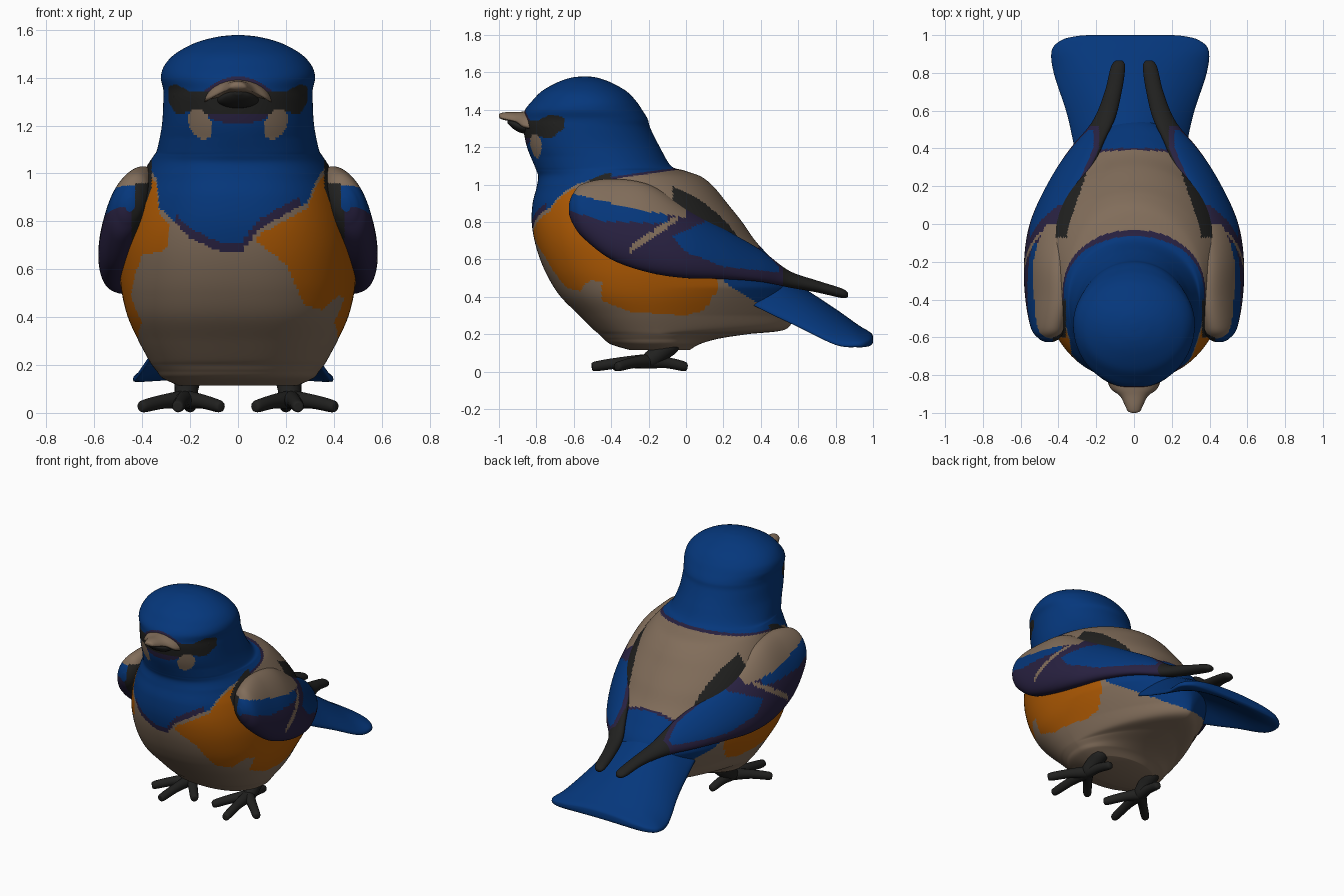
import bpy, bmesh, math
from mathutils import Vector

if "Cube" in bpy.data.objects:
    bpy.data.objects.remove(bpy.data.objects["Cube"])

COLORS = {"blue": (0.0015, 0.038, 0.2), "beige": (0.22, 0.153, 0.103), "orange": (0.42, 0.10, 0.001),
          "black": (0.015, 0.015, 0.014), "dark purple": (0.021, 0.015, 0.052)}
MATS = []
for name, c in COLORS.items():
    m = bpy.data.materials.new(name)
    m.diffuse_color = (*c, 1)
    m.use_nodes = True
    m.node_tree.nodes["Principled BSDF"].inputs["Base Color"].default_value = m.diffuse_color
    MATS.append(m)
BLUE, BEIGE, ORANGE, BLACK, PURPLE = range(5)


def lerp(table, x):
    """Piecewise linear lookup in a list of (x, value)."""
    if x <= table[0][0]:
        return table[0][1]
    for (x0, v0), (x1, v1) in zip(table, table[1:]):
        if x <= x1:
            return v0 + (v1 - v0) * (x - x0) / (x1 - x0)
    return table[-1][1]


def spline(rows, n):
    """Catmull-Rom interpolation of rows, n steps per span."""
    out = []
    for i in range(len(rows) - 1):
        p = [rows[max(i - 1, 0)], rows[i], rows[i + 1], rows[min(i + 2, len(rows) - 1)]]
        for k in range(n):
            t = k / n
            out.append([b + 0.5 * t * (c - a + t * (2 * a - 5 * b + 4 * c - d + t * (3 * (b - c) + d - a)))
                        for a, b, c, d in zip(*p)])
    return out + [list(rows[-1])]


def loft(name, rings, rule):
    """Skin closed rings; rule is a colour index or a function of the face centre."""
    bm = bmesh.new()
    vs = [[bm.verts.new(p) for p in r] for r in rings]
    n = len(vs[0])
    for a, b in zip(vs, vs[1:]):
        for i in range(n):
            bm.faces.new((a[i], a[(i + 1) % n], b[(i + 1) % n], b[i]))
    bm.faces.new(vs[0])
    bm.faces.new(vs[-1])
    bmesh.ops.recalc_face_normals(bm, faces=bm.faces)
    for f in bm.faces:
        f.smooth = True
        f.material_index = rule(f.calc_center_median()) if callable(rule) else rule
    me = bpy.data.meshes.new(name)
    bm.to_mesh(me)
    bm.free()
    for m in MATS:
        me.materials.append(m)
    ob = bpy.data.objects.new(name, me)
    bpy.context.collection.objects.link(ob)
    return ob


def angles(n):
    return [2 * math.pi * i / n for i in range(n)]


def tube(name, pts, radii, color, n=12):
    """Round tube through points with rounded ends."""
    pts = [Vector(p) for p in pts]
    d0, d1 = (pts[0] - pts[1]).normalized(), (pts[-1] - pts[-2]).normalized()
    pts = [pts[0] + d0 * radii[0] * 0.7] + pts + [pts[-1] + d1 * radii[-1] * 0.7]
    radii = [radii[0] * 0.45] + list(radii) + [radii[-1] * 0.45]
    rows = spline([(*p, r) for p, r in zip(pts, radii)], 4)
    q = (pts[-1] - pts[0]).to_track_quat('Z', 'Y')
    rings = [[Vector(r[:3]) + q @ Vector((math.cos(a), math.sin(a), 0)) * r[3] for a in angles(n)] for r in rows]
    return loft(name, rings, color)


# Body and head in one skin: z, front y, back y, widest y, half width
BODY = [(.115, -.30, .02, -.15, .25), (.145, -.40, .07, -.15, .315), (.175, -.44, .17, -.15, .34),
        (.20, -.465, .33, -.15, .36), (.225, -.495, .53, -.16, .375), (.30, -.57, .57, -.18, .415),
        (.40, -.67, .57, -.2, .46), (.50, -.735, .54, -.2, .485), (.60, -.78, .46, -.2, .495),
        (.70, -.81, .37, -.2, .495), (.80, -.825, .30, -.2, .48), (.90, -.82, .22, -.22, .45),
        (.98, -.80, .155, -.26, .41), (1.04, -.79, .085, -.32, .375), (1.075, -.80, -.01, -.38, .352),
        (1.10, -.81, -.08, -.43, .338), (1.2, -.85, -.14, -.5, .318), (1.3, -.87, -.19, -.52, .312),
        (1.35, -.87, -.205, -.52, .312), (1.4, -.86, -.235, -.53, .322), (1.45, -.82, -.27, -.53, .308),
        (1.5, -.77, -.32, -.54, .262), (1.545, -.69, -.40, -.54, .18), (1.57, -.62, -.47, -.54, .09),
        (1.578, -.56, -.52, -.54, .02)]
BIB = [(-.37, 1.02), (-.34, .98), (-.33, .86), (-.2, .73), (-.07, .67), (.01, .67), (.09, .77), (.29, .88),
       (.33, .98), (.36, 1.02)]
FLANK_FRONT = [(-.5, .38), (-.46, .41), (-.43, .58), (-.4, .66), (-.3, .68), (-.28, .9), (.03, .9), (.05, .73),
               (.1, .70), (.2, .62), (.28, .45), (.35, .43), (.42, .49), (.46, .47), (.5, .4)]
FLANK_SIDE = [(-.52, .47), (-.45, .38), (-.3, .32), (0, .30), (.1, .33), (.17, .44)]
MASK_TOP = [(0, 1.36), (.12, 1.34), (.2, 1.34), (.26, 1.375), (.285, 1.365)]
MASK_LOW = [(0, 1.25), (.1, 1.25), (.2, 1.255), (.26, 1.25), (.29, 1.3)]
BACK_EDGE = [(-.07, .355), (0, .345), (.2, .275), (.38, .215)]  # half width of the pale back


def body_color(c):
    x, y, z = c
    ax = abs(x)
    if z > 1.1:
        if y < -.55:
            if ((ax - .157) / .05) ** 2 + ((z - 1.205 - .4 * (ax - .155)) / .06) ** 2 < 1:
                return BEIGE
            if ax < .29 and lerp(MASK_LOW, ax) < z < lerp(MASK_TOP, ax):
                return BLACK
            if ax < .14 and 1.205 + 2 * ax * ax < z < 1.405 - 3 * ax * ax:
                return PURPLE
        return BLUE
    if -.6 < y < -.4 and z > .88 and ax > .36:
        return BLACK
    if y < -.45:
        edge = lerp(BIB, x)
        if z > edge:
            return PURPLE if z < edge + .04 and ax < .26 else BLUE
        if z < edge - .025 and z > lerp(FLANK_FRONT, x):
            return ORANGE
        return BEIGE
    collar = 1.085 + .14 * y
    if z > collar:
        return BLUE if z > collar + .012 else PURPLE
    if y < .17 and lerp(FLANK_SIDE, y) < z < lerp([(-.45, .95), (-.3, .75), (.17, .6)], y) and ax > .3:
        return ORANGE
    rump = .39 - .25 * x * x
    if -.07 < y < rump and z > .6 and ax > lerp(BACK_EDGE, y):
        return BLACK
    if z > .45 - .63 * (y - .25) and (y > rump or (y > .2 and z < .55)):
        return BLUE if y > rump + .012 or z < .55 else PURPLE
    return BEIGE


def body_ring(row, n=220):
    z, yf, yb, yc, w = row
    front = 2 / lerp([(1.0, 2.35), (1.15, 2.05)], z)
    rear = lerp([(.15, 1), (.2, 1.35), (.3, 1.25), (.45, 1)], z)  # pointed under the tail
    ring = []
    for a in angles(n):
        e = front if math.sin(a) < 0 else rear
        s, c = math.sin(a), math.cos(a)
        depth = (yb - yc) if s > 0 else (yc - yf)
        ring.append((w * math.copysign(abs(c) ** e, c), yc + depth * math.copysign(abs(s) ** e, s), z))
    return ring


loft("body_and_head", [body_ring(r) for r in spline(BODY, 11)], body_color)

# Wings: y, centre x, centre z, half thickness, half height, inward lean
WING = [(-.625, .45, .87, .02, .03, .1), (-.605, .45, .87, .055, .08, .15), (-.55, .455, .86, .085, .145, .22),
        (-.4, .455, .815, .105, .215, .27), (-.2, .457, .765, .108, .235, .27), (0, .43, .69, .105, .19, .33),
        (.2, .36, .63, .085, .135, .45), (.4, .255, .565, .065, .085, .6), (.55, .16, .495, .055, .045, .3),
        (.7, .11, .455, .045, .032, 0), (.83, .085, .42, .038, .026, 0), (.865, .08, .41, .018, .012, 0)]


def wing_color(c):
    x, y, z = abs(c.x), c.y, c.z
    inner = lerp([(-.07, .42), (0, .405), (.1, .345), (.25, .25), (.4, .185)], y)
    if y > .52 or (y > -.07 and x < inner):
        return BLACK
    if y > .06 and x < inner + .03:
        return PURPLE
    if y < -.3 and x < (.43 if z > .85 else .445) and z < .96:
        return BLACK
    if -.3 < y < -.05 and abs(z - .65 - .68 * (y + .3)) < .018 and x > .45:
        return BEIGE
    if y < 0 and z > lerp([(-.6, .95), (-.3, .875), (0, .82)], y):
        return BEIGE
    if y < -.1 and z > lerp([(-.62, .86), (-.45, .805), (-.1, .79)], y):
        return BLUE
    if -.07 < y < .5 and z > lerp([(-.07, .72), (0, .64), (.2, .56), (.5, .53)], y):
        if y > .1 or z < lerp([(-.07, .72), (.05, .78), (.1, .8)], y):
            return BLUE
    return PURPLE


for s, side in ((1, "right"), (-1, "left")):
    rings = []
    for y, cx, cz, tx, hz, lean in spline(WING, 14):
        rings.append([(s * (cx + tx * math.cos(a) - lean * hz * math.sin(a)), y, cz + hz * math.sin(a))
                      for a in angles(100)])
    loft(side + "_wing", rings, wing_color)

# Tail fan, arched across: y, half width, top z, drop at the edges, half thickness
TAIL = [(.26, .27, .58, .14, .03), (.45, .305, .55, .2, .035), (.6, .34, .465, .185, .035),
        (.8, .405, .335, .15, .035), (.92, .415, .25, .07, .038), (.975, .36, .217, .03, .036),
        (.995, .28, .20, .012, .026), (1.0, .22, .185, .008, .012)]
rings = []
for y, w, zt, drop, th in spline(TAIL, 6):
    rings.append([(w * math.cos(a) - .02, y, zt - drop * math.cos(a) ** 2 - th
                   + th * math.copysign(abs(math.sin(a)) ** .6, math.sin(a))) for a in angles(64)])
loft("tail", rings, BLUE)

# Beak: y, half width, top z, side z, underside z
UPPER = [(-.80, .15, 1.395, 1.295, 1.31), (-.87, .125, 1.39, 1.305, 1.325), (-.91, .075, 1.387, 1.335, 1.335),
         (-.96, .048, 1.387, 1.35, 1.342), (-.99, .033, 1.382, 1.36, 1.35), (-1.0, .012, 1.375, 1.366, 1.36)]
rings = []
for y, w, zt, zs, zb in spline(UPPER, 4):
    rings.append([(w * math.cos(a), y, zs + ((zt - zs) if math.sin(a) > 0 else (zs - zb)) * math.sin(a))
                  for a in angles(32)])
loft("upper_beak", rings, BEIGE)
LOWER = [(-.80, .10, 1.305, .035), (-.88, .08, 1.31, .035), (-.93, .05, 1.325, .022), (-.955, .015, 1.338, .008)]
loft("lower_beak", [[(w * math.cos(a), y, z + h * math.sin(a)) for a in angles(24)]
                    for y, w, z, h in spline(LOWER, 4)], BLACK)

# Eyes, legs and feet
for s, side in ((1, "right"), (-1, "left")):
    tube(side + "_eye", [(s * .21, -.67, 1.325), (s * .245, -.70, 1.325)], [.035, .03], BLACK)
    hub = (s * .22, -.2, .055)
    tube(side + "_leg", [(s * .21, -.08, .15), (s * .215, -.14, .1), hub], [.055, .05, .045], BLACK)
    toes = {"outer": (.395, -.36), "middle": (.25, -.485), "inner": (.08, -.37), "back": (.20, -.01)}
    for toe, (x, y) in toes.items():
        mid = (s * (.22 + x) / 2, (y - .2) / 2, .048)
        tube(f"{side}_{toe}_toe", [hub, mid, (s * x, y, .028)], [.038, .03, .026], BLACK)
